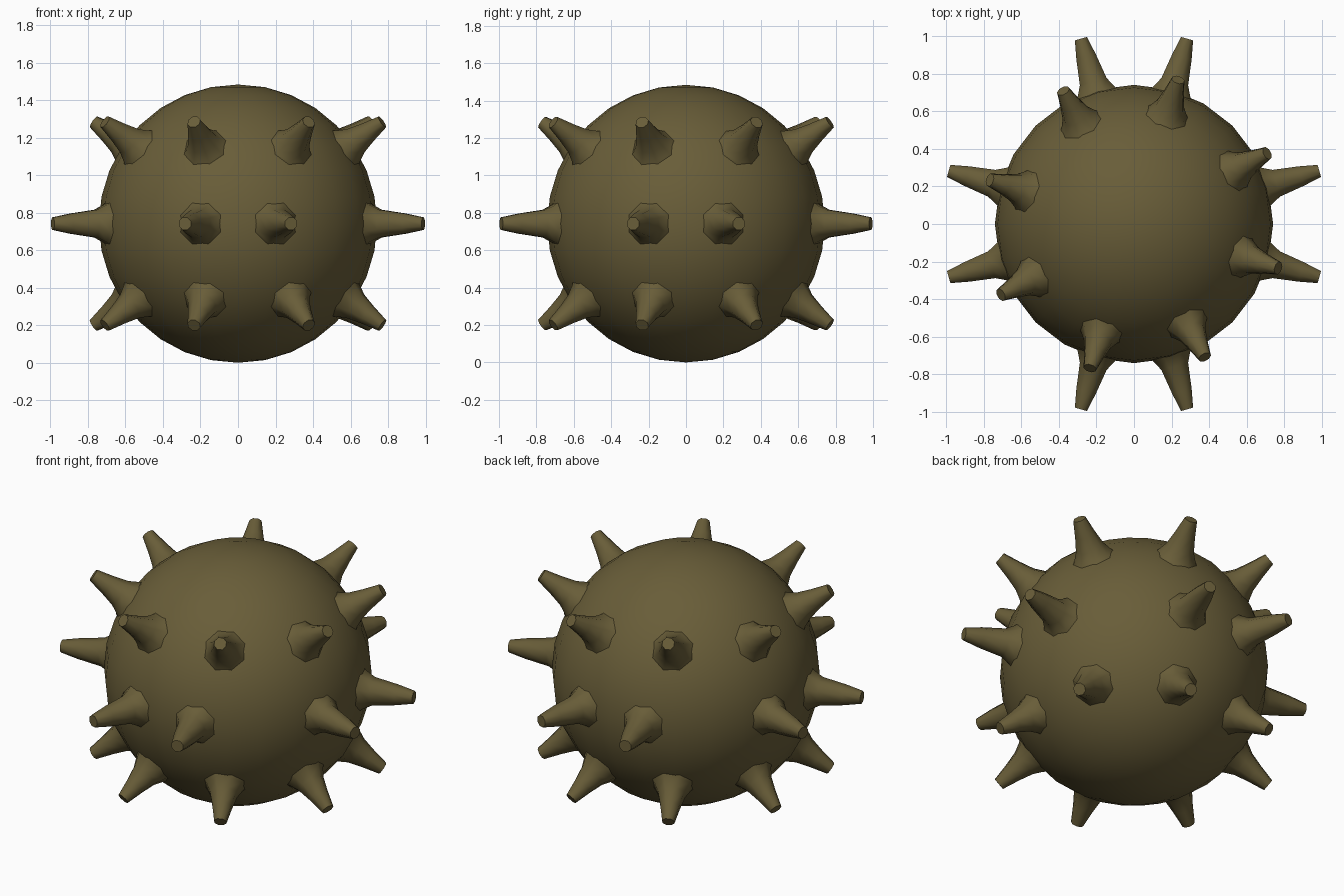
import bpy, bmesh, math
from mathutils import Vector

if "Cube" in bpy.data.objects:
    bpy.data.objects.remove(bpy.data.objects["Cube"])

CENTER = Vector((0, 0, 0.742))
R = 0.742
SIDES = 8

olive = bpy.data.materials.new("olive brown")
olive.diffuse_color = (0.14, 0.11, 0.04, 1)
olive.use_nodes = True
olive.node_tree.nodes["Principled BSDF"].inputs["Base Color"].default_value = olive.diffuse_color


def finish(name, bm, angle):
    bmesh.ops.recalc_face_normals(bm, faces=bm.faces)
    mesh = bpy.data.meshes.new(name)
    bm.to_mesh(mesh)
    bm.free()
    mesh.materials.append(olive)
    obj = bpy.data.objects.new(name, mesh)
    bpy.context.collection.objects.link(obj)
    bpy.ops.object.select_all(action='DESELECT')
    obj.select_set(True)
    bpy.context.view_layer.objects.active = obj
    bpy.ops.object.shade_smooth_by_angle(angle=math.radians(angle))
    return obj


def add_spike(bm, azimuth, elevation, tip):
    # flared, tapering spike with a blunt end, pointing out from the centre
    a, e = math.radians(azimuth), math.radians(elevation)
    d = Vector((math.cos(e) * math.cos(a), math.cos(e) * math.sin(a), math.sin(e)))
    q = d.to_track_quat('Z', 'Y')
    profile = [(0.66, 0.17), (0.738, 0.108), (0.79, 0.08), (tip - 0.1, 0.058), (tip, 0.036)]
    rings = []
    for dist, rad in profile:
        ring = []
        for i in range(SIDES):
            t = 2 * math.pi * (i + 0.5) / SIDES
            p = Vector((rad * math.cos(t), rad * math.sin(t), dist))
            ring.append(bm.verts.new(CENTER + q @ p))
        rings.append(ring)
    for lo, hi in zip(rings, rings[1:]):
        for i in range(SIDES):
            j = (i + 1) % SIDES
            bm.faces.new((lo[i], lo[j], hi[j], hi[i]))
    bm.faces.new(rings[-1])
    bm.faces.new(list(reversed(rings[0])))


# round body
bm = bmesh.new()
bmesh.ops.create_uvsphere(bm, u_segments=24, v_segments=16, radius=R)
bmesh.ops.translate(bm, vec=CENTER, verts=bm.verts)
finish("body", bm, 60)

# middle ring: a close pair of spikes on each of the four sides
bm = bmesh.new()
for k in range(4):
    for s in (-16, 16):
        add_spike(bm, 90 * k + s, 0, 1.028)
finish("middle_spikes", bm, 50)

# upper and lower rings: eight evenly spaced spikes each
for name, elev in (("upper_spikes", 34), ("lower_spikes", -34)):
    bm = bmesh.new()
    for k in range(8):
        add_spike(bm, 28 + 45 * k, elev, 0.97)
    finish(name, bm, 50)
